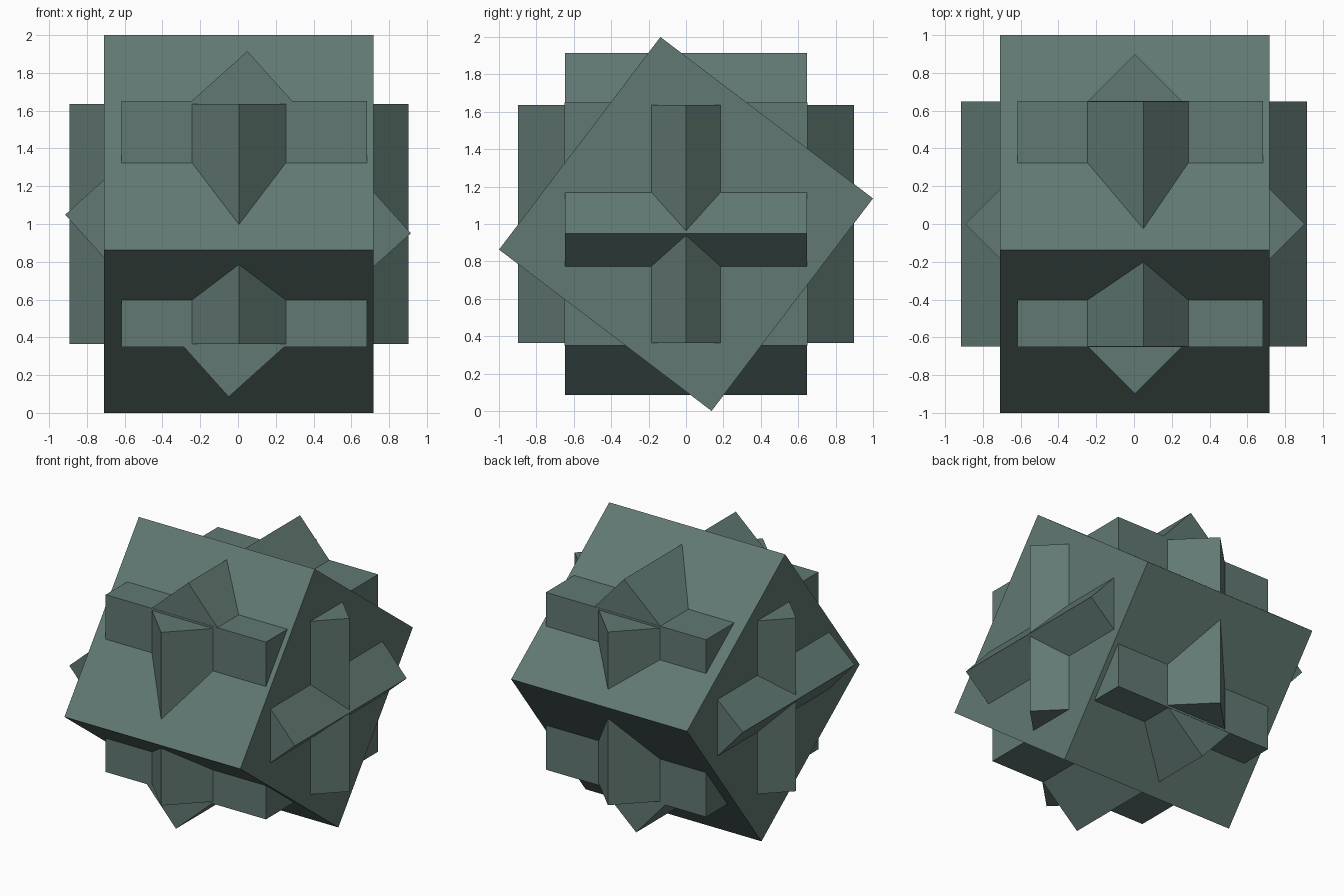
import bpy
import math

default = bpy.data.objects.get("Cube")
if default:
    bpy.data.objects.remove(default, do_unlink=True)

# Single muted green-grey material
COLOUR = (0.12, 0.19, 0.17, 1.0)
mat = bpy.data.materials.new("grey_green")
mat.use_nodes = True
mat.diffuse_color = COLOUR
mat.node_tree.nodes["Principled BSDF"].inputs["Base Color"].default_value = COLOUR


def add_block(name, edge, x, rotation):
    """Flat-shaded cube centred at height 1, rotation in degrees."""
    bpy.ops.mesh.primitive_cube_add(
        size=edge, location=(x, 0, 1.0),
        rotation=[math.radians(a) for a in rotation])
    block = bpy.context.object
    block.name = name
    block.data.name = name
    block.data.materials.append(mat)


# Interlocking blocks: one upright, the others each turned about one axis
add_block("upright_block", 1.30, 0.032, (0, 0, 0))
add_block("large_block_tilted_forward", 1.427, 0.005, (-37.2, 0, 0))
add_block("block_tilted_sideways", 1.296, 0.0, (0, 48.1, 0))
add_block("block_turned_on_vertical", 1.27, 0.005, (0, 0, 45))
